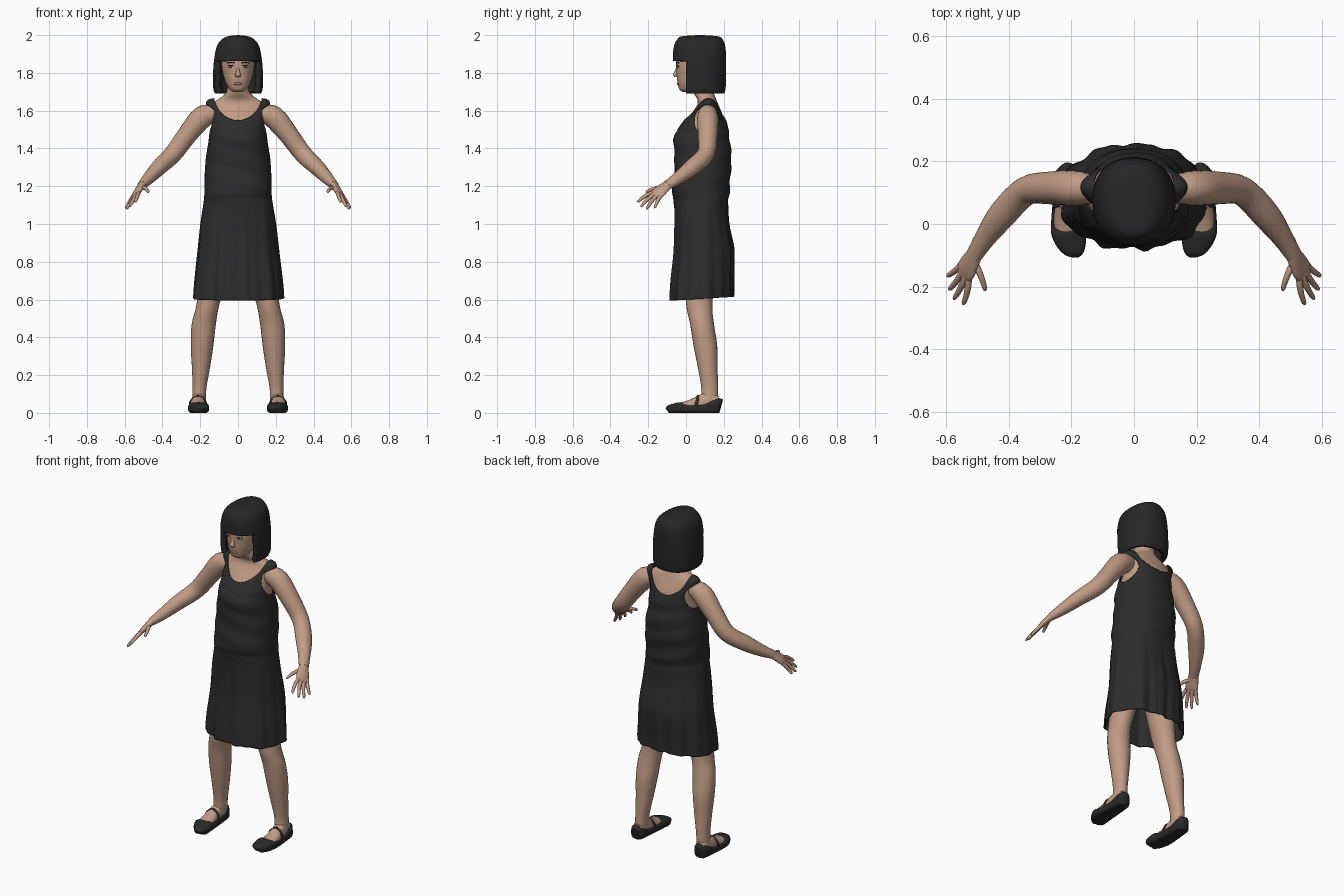
import bpy, bmesh, math
from mathutils import Vector

cube = bpy.data.objects.get("Cube")
if cube:
    bpy.data.objects.remove(cube, do_unlink=True)

X, Y, Z = Vector((1, 0, 0)), Vector((0, 1, 0)), Vector((0, 0, 1))


def material(name, rgb):
    m = bpy.data.materials.new(name)
    m.use_nodes = True
    m.diffuse_color = (*rgb, 1)
    m.node_tree.nodes["Principled BSDF"].inputs["Base Color"].default_value = (*rgb, 1)
    return m


SKIN = material("skin", (0.53, 0.33, 0.235))
BLACK = material("black_cloth", (0.025, 0.025, 0.025))
HAIR = material("dark_hair", (0.02, 0.02, 0.021))
LEATHER = material("shoe_leather", (0.022, 0.022, 0.023))
LIPS = material("lips", (0.40, 0.19, 0.15))
EYE = material("eye_white", (0.5, 0.46, 0.43))


def spline(rows, k):
    """Catmull-Rom through rows of numbers, k steps per span."""
    out = []
    for i in range(len(rows) - 1):
        p = [rows[max(0, min(len(rows) - 1, i + d))] for d in (-1, 0, 1, 2)]
        for s in range(k):
            t = s / k
            out.append([b + 0.5 * t * (c - a + t * (2 * a - 5 * b + 4 * c - d + t * (3 * (b - c) + d - a)))
                        for a, b, c, d in zip(*p)])
    return out + [list(rows[-1])]


def finish(bm, name, mat, mirror=False, thickness=0):
    bmesh.ops.recalc_face_normals(bm, faces=bm.faces)
    mesh = bpy.data.meshes.new(name)
    bm.to_mesh(mesh)
    bm.free()
    mesh.materials.append(mat)
    ob = bpy.data.objects.new(name, mesh)
    bpy.context.collection.objects.link(ob)
    if thickness:
        mod = ob.modifiers.new("Thickness", 'SOLIDIFY')
        mod.thickness, mod.offset = thickness, -1
    if mirror:
        ob.modifiers.new("Mirror", 'MIRROR')
    bpy.ops.object.select_all(action='DESELECT')
    ob.select_set(True)
    bpy.context.view_layer.objects.active = ob
    bpy.ops.object.shade_smooth_by_angle(angle=math.radians(50))
    return ob


def loft(rows, ref=X, level=False, n=24, k=4, power=2.0, caps=True, bm=None):
    """Sweep superellipses along rows of (x, y, z, a, b)."""
    bm = bm or bmesh.new()
    rows = spline(rows, k)
    pts = [Vector(r[:3]) for r in rows]
    rings = []
    for i, r in enumerate(rows):
        t = Z if level else (pts[min(i + 1, len(pts) - 1)] - pts[max(i - 1, 0)]).normalized()
        u = (ref - t * ref.dot(t)).normalized()
        v = t.cross(u)
        ring = []
        for j in range(n):
            c, s = math.cos(math.tau * j / n), math.sin(math.tau * j / n)
            c = math.copysign(abs(c) ** (2 / power), c)
            s = math.copysign(abs(s) ** (2 / power), s)
            ring.append(bm.verts.new(pts[i] + u * c * r[3] + v * s * r[4]))
        rings.append(ring)
    for a, b in zip(rings, rings[1:]):
        for j in range(n):
            bm.faces.new((a[j], a[(j + 1) % n], b[(j + 1) % n], b[j]))
    if caps:
        bm.faces.new(rings[0])
        bm.faces.new(rings[-1])
    return bm


def upright(rows):
    """Turn (z, half width, front y, back y) into loft rows."""
    return [(0, (f + b) / 2, z, w, (b - f) / 2) for z, w, f, b in rows]


def ball(name, mat, loc, size, mirror=False):
    bm = bmesh.new()
    bmesh.ops.create_uvsphere(bm, u_segments=16, v_segments=10, radius=1)
    for v in bm.verts:
        v.co = Vector([a * b + c for a, b, c in zip(v.co, size, loc)])
    finish(bm, name, mat, mirror)


# Torso and neck
finish(loft(upright([
    (0.9, .16, -.03, .2), (1.2, .15, -.04, .2), (1.4, .145, -.045, .21), (1.5, .138, -.03, .208),
    (1.55, .138, .003, .203), (1.6, .148, .04, .185), (1.635, .142, .06, .17), (1.66, .105, .06, .16),
    (1.685, .072, .045, .15), (1.71, .058, .035, .14), (1.77, .055, .03, .14)]),
    level=True, n=48, power=2.2), "torso", SKIN)

# Dress: full shell, gentle folds, then openings for neck and arms
bm = loft(upright([
    (.595, .237, -.08, .248), (.7, .23, -.075, .25), (.85, .214, -.062, .255), (1.0, .2, -.06, .228),
    (1.12, .182, -.064, .224), (1.17, .178, -.076, .23), (1.25, .177, -.066, .235), (1.35, .17, -.06, .24),
    (1.44, .156, -.066, .232), (1.5, .15, -.045, .225), (1.55, .15, -.01, .213), (1.6, .163, .03, .195),
    (1.64, .17, .06, .175), (1.66, .155, .085, .155), (1.667, .12, .1, .14)]),
    level=True, n=128, k=8, power=2.25, caps=False)
for v in bm.verts:
    a = math.atan2(v.co.y - .09, v.co.x)
    drop = max(0, min(1, (1.15 - v.co.z) / .5))
    fold = drop * (.006 * math.sin(9 * a + 1) + .004 * math.sin(17 * a))
    v.co += Vector((math.cos(a), math.sin(a), 0)) * fold
    if v.co.z < .7:
        v.co.z += .018 * (v.co.y + .08) / .33 * (.7 - v.co.z) / .1
    if 1.1 < v.co.z < 1.5:
        v.co.y += .003 * math.sin(55 * v.co.z + 12 * v.co.x)
    v.co.y = min(v.co.y, .258)


def neck_hole(p):
    return math.hypot(p.x / .128, (p.z - 1.69) / .14)


def arm_hole(p):
    return math.hypot((p.y - .11) / .07, (p.z - 1.55) / .08) if abs(p.x) > .1 else 9


gone = [f for f in bm.faces if min(neck_hole(f.calc_center_median()), arm_hole(f.calc_center_median())) < 1]
bmesh.ops.delete(bm, geom=gone, context='FACES')
for v in bm.verts:
    if v.is_boundary and v.co.z > 1.3:
        n, a = neck_hole(v.co), arm_hole(v.co)
        if abs(n - 1) < .2 and abs(n - 1) < abs(a - 1):
            v.co.x, v.co.z = v.co.x / n, 1.69 + (v.co.z - 1.69) / n
        elif abs(a - 1) < .3:
            v.co.y, v.co.z = .11 + (v.co.y - .11) / a, 1.55 + (v.co.z - 1.55) / a
finish(bm, "dress", BLACK, thickness=.006)

# Arms
across = Vector((.47, .85, -.28)).normalized()
finish(loft([
    (.12, .11, 1.585, .042, .045), (.19, .115, 1.565, .056, .06), (.27, .115, 1.47, .052, .052),
    (.345, .105, 1.37, .046, .048), (.42, .03, 1.298, .046, .042), (.475, -.045, 1.24, .034, .032),
    (.51, -.10, 1.205, .028, .022)], ref=across), "arms", SKIN, mirror=True)

# Hands: flat palm, four fingers, thumb
bm = loft([(.507, -.095, 1.208, .026, .021), (.52, -.118, 1.19, .033, .018),
           (.535, -.146, 1.166, .038, .015), (.547, -.166, 1.148, .03, .008)], ref=across)
knuckle = Vector((.54, -.155, 1.158))
tips = [(.545, -.257, 1.115), (.575, -.24, 1.09), (.59, -.21, 1.078), (.596, -.166, 1.084)]
paths = [(knuckle + across * (i - 1.5) * .018, Vector(t)) for i, t in enumerate(tips)]
paths.append((Vector((.508, -.125, 1.193)), Vector((.474, -.213, 1.168))))
for a, b in paths:
    bend = Vector((-.004, 0, .007))
    steps = [(0, .011), (.35, .0105), (.7, .009), (.93, .007), (1, .002)]
    loft([(*(a.lerp(b, t) + bend * math.sin(math.pi * t)), r, r) for t, r in steps],
         ref=across, n=12, k=3, bm=bm)
finish(bm, "hands", SKIN, mirror=True)

# Legs
finish(loft([
    (.085, .08, 1.0, .08, .09), (.115, .075, .8, .08, .085), (.158, .07, .58, .061, .07),
    (.181, .085, .47, .064, .063), (.19, .102, .36, .06, .063), (.196, .115, .24, .048, .052),
    (.203, .125, .14, .037, .045), (.206, .125, .08, .036, .045), (.208, .12, .03, .034, .045)],
    level=True), "legs", SKIN, mirror=True)


def foot_rows(rows):
    return [(x, y, h / 2, w, h / 2) for y, x, w, h in rows]


# Feet and flat strapped shoes
finish(loft(foot_rows([
    (-.07, .195, .03, .03), (-.03, .209, .043, .052), (.02, .213, .043, .068), (.07, .212, .038, .09),
    (.12, .21, .035, .11), (.16, .21, .03, .09)]), power=2.4), "feet", SKIN, mirror=True)
bm = loft(foot_rows([
    (-.097, .186, .012, .03), (-.088, .188, .033, .042), (-.06, .198, .048, .05), (-.03, .208, .054, .056),
    (-.01, .211, .054, .05), (.04, .212, .05, .046), (.1, .212, .045, .05), (.14, .212, .043, .066),
    (.17, .212, .036, .076), (.186, .212, .014, .07)]), power=3, n=32)
for v in bm.verts:
    v.co.z = max(0, v.co.z * 1.08 - .004)
finish(bm, "shoes", LEATHER, mirror=True)
finish(loft([(.258, .05, .025, .008, .004), (.25, .06, .066, .008, .004), (.212, .064, .091, .008, .004),
             (.174, .06, .066, .008, .004), (.166, .05, .025, .008, .004)], ref=Y, n=10),
       "shoe_straps", LEATHER, mirror=True)

# Head and face
finish(loft(upright([
    (1.698, .02, -.015, .03), (1.712, .044, -.035, .07), (1.75, .066, -.045, .12), (1.8, .081, -.05, .17),
    (1.86, .088, -.053, .18), (1.94, .08, -.035, .17), (1.975, .04, .02, .12)]),
    level=True, n=48, power=2.2), "head", SKIN)
finish(loft([(0, -.044, 1.84, .006, .006), (0, -.05, 1.81, .009, .009), (0, -.055, 1.79, .015, .014),
             (0, -.048, 1.777, .011, .01)], level=True, n=16), "nose", SKIN)
ball("lips", LIPS, (0, -.041, 1.743), (.022, .008, .008))
ball("eyes", EYE, (.038, -.041, 1.833), (.016, .007, .007), True)
ball("pupils", HAIR, (.038, -.0455, 1.833), (.006, .004, .006), True)
for part, z, r in (("eyelashes", 1.84, .002), ("eyebrows", 1.856, .003)):
    finish(loft([(.018, -.052, z - .003, r, r), (.038, -.048, z, r, r), (.058, -.038, z - .003, r, r)],
                ref=Z, n=8), part, HAIR, mirror=True)

# Bobbed hair: shell with the face opening cut below the fringe
bm = loft(upright([
    (1.69, .122, -.055, .203), (1.72, .131, -.06, .21), (1.8, .132, -.067, .212), (1.88, .125, -.07, .212),
    (1.94, .112, -.064, .208), (1.975, .089, -.048, .195), (1.993, .055, -.025, .172),
    (2.0, .005, .06, .09)]), level=True, n=64, k=5, power=2.3, caps=False)
for co, no in (((0, 0, 1.862), Z), ((0, .0, 0), Y)):
    bmesh.ops.bisect_plane(bm, geom=bm.verts[:] + bm.edges[:] + bm.faces[:], plane_co=co, plane_no=no)
gone = [f for f in bm.faces if f.calc_center_median().y < 0 and f.calc_center_median().z < 1.862]
bmesh.ops.delete(bm, geom=gone, context='FACES')
bmesh.ops.holes_fill(bm, edges=[e for e in bm.edges if e.is_boundary and e.verts[0].co.z > 1.99], sides=0)
finish(bm, "bob_hair", HAIR, thickness=.03)
